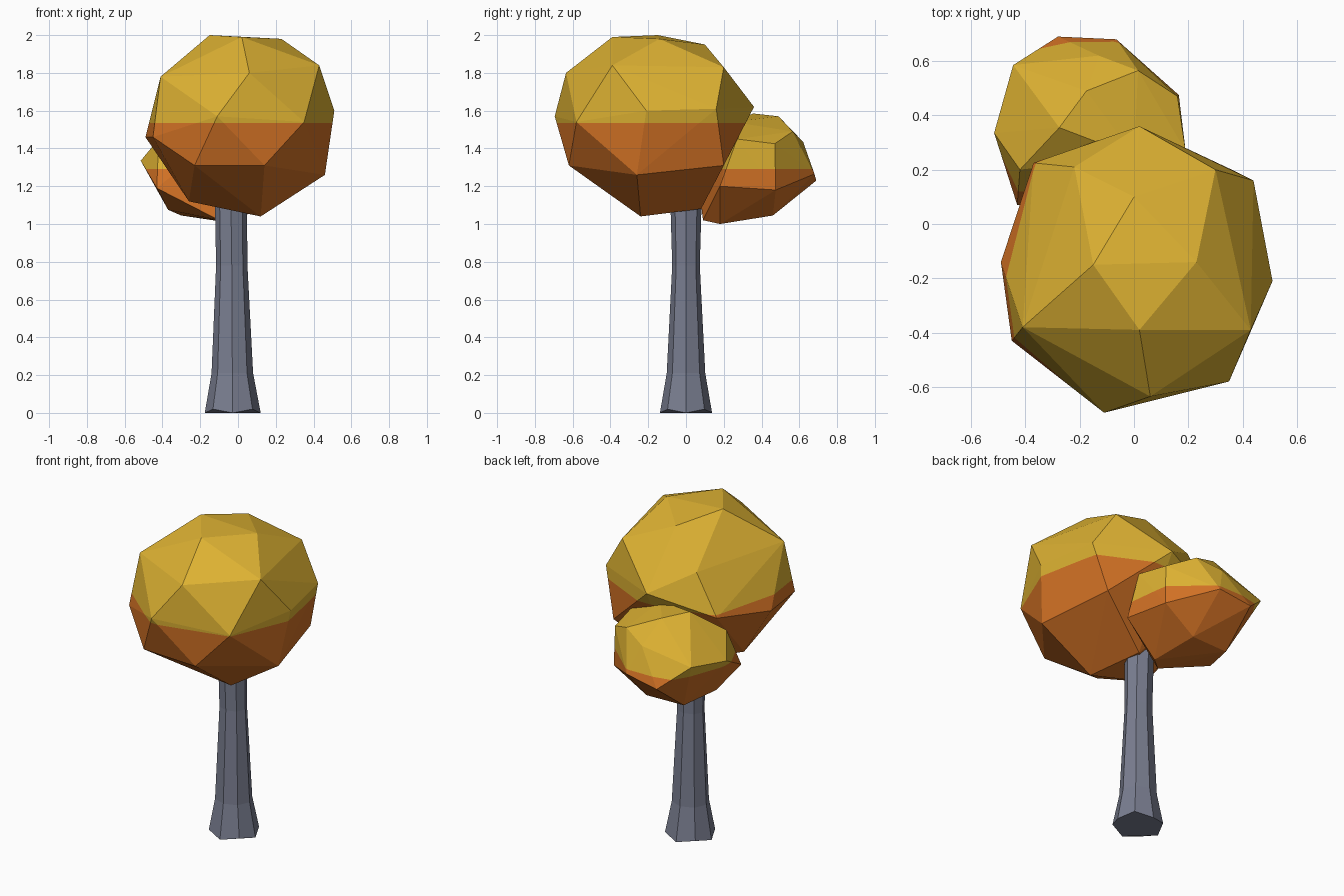
import bpy, bmesh, math
from mathutils import Vector

if "Cube" in bpy.data.objects:
    bpy.data.objects.remove(bpy.data.objects["Cube"])


def material(name, rgb):
    m = bpy.data.materials.new(name)
    m.diffuse_color = (*rgb, 1)
    m.use_nodes = True
    m.node_tree.nodes["Principled BSDF"].inputs["Base Color"].default_value = m.diffuse_color
    return m


yellow = material("leaf_yellow", (0.72, 0.44, 0.032))
orange = material("leaf_orange", (0.64, 0.165, 0.018))
grey = material("bark_grey", (0.19, 0.205, 0.275))


def finish(bm, name, mats):
    bmesh.ops.recalc_face_normals(bm, faces=bm.faces[:])
    mesh = bpy.data.meshes.new(name)
    for m in mats:
        mesh.materials.append(m)
    bm.to_mesh(mesh)
    bm.free()
    ob = bpy.data.objects.new(name, mesh)
    bpy.context.collection.objects.link(ob)
    return ob


def crown(name, points, split):
    """Faceted leaf mass: hull of its corners, orange below the split height."""
    bm = bmesh.new()
    for p in points:
        bm.verts.new(p)
    hull = bmesh.ops.convex_hull(bm, input=bm.verts[:])
    inner = [v for v in hull["geom_interior"] if isinstance(v, bmesh.types.BMVert)]
    if inner:
        bmesh.ops.delete(bm, geom=inner, context='VERTS')
    geom = bm.verts[:] + bm.edges[:] + bm.faces[:]
    bmesh.ops.bisect_plane(bm, geom=geom, plane_co=(0, 0, split), plane_no=(0, 0, 1))
    for f in bm.faces:
        f.material_index = 0 if f.calc_center_median().z > split else 1
    return finish(bm, name, [yellow, orange])


# Large crown: top, shoulders, waist, underside
crown("large_crown", [
    (-.15, -.15, 2.0), (.23, -.14, 1.98), (.02, -.39, 1.99), (0, .10, 1.95),
    (.43, -.39, 1.84), (.06, -.635, 1.80), (-.41, -.38, 1.78), (.30, .20, 1.83),
    (-.22, .21, 1.76),
    (.51, -.21, 1.60), (-.11, -.695, 1.57), (.35, -.58, 1.54), (-.45, -.43, 1.46),
    (-.49, -.14, 1.46), (.44, .16, 1.61), (.02, .36, 1.62), (-.37, .225, 1.52),
    (.46, -.26, 1.26), (.14, -.62, 1.31), (-.23, -.60, 1.31), (.36, .20, 1.31),
    (.12, -.24, 1.04), (-.26, -.20, 1.12), (.03, .08, 1.08),
], 1.535)

# Small crown behind, on the left
crown("small_crown", [
    (-.175, .49, 1.57), (-.275, .355, 1.585), (.015, .565, 1.49), (-.13, .62, 1.435),
    (.16, .47, 1.425), (.19, .27, 1.45), (-.42, .20, 1.45), (0, .25, 1.54),
    (-.515, .335, 1.335), (-.445, .585, 1.37), (-.28, .69, 1.23), (-.065, .68, 1.265),
    (.165, .475, 1.18), (.20, .18, 1.20), (-.43, .07, 1.19),
    (-.37, .23, 1.075), (-.30, .45, 1.045), (-.05, .46, 1.045), (0, .18, 1.0),
    (-.10, .09, 1.02),
], 1.29)

# Eight-sided trunk with a flared foot: (height, centre x, radius x, radius y)
bm = bmesh.new()
rings = []
for i, (z, cx, rx, ry) in enumerate([(0, -.028, .148, .138), (.21, -.03, .11, .102),
                                     (.78, -.033, .083, .073), (1.16, -.038, .085, .084)]):
    ring = []
    for k in range(8):
        a = -math.pi / 2 + k * math.pi / 4
        lift = .02 * (k % 2) if i == 0 else 0
        ring.append(bm.verts.new((cx + rx * math.cos(a), ry * math.sin(a), z + lift)))
    rings.append(ring)
for lo, hi in zip(rings, rings[1:]):
    for k in range(8):
        n = (k + 1) % 8
        bm.faces.new((lo[k], lo[n], hi[n], hi[k]))
bm.faces.new(rings[-1])
bm.faces.new(rings[0][::-1])
finish(bm, "trunk", [grey])
